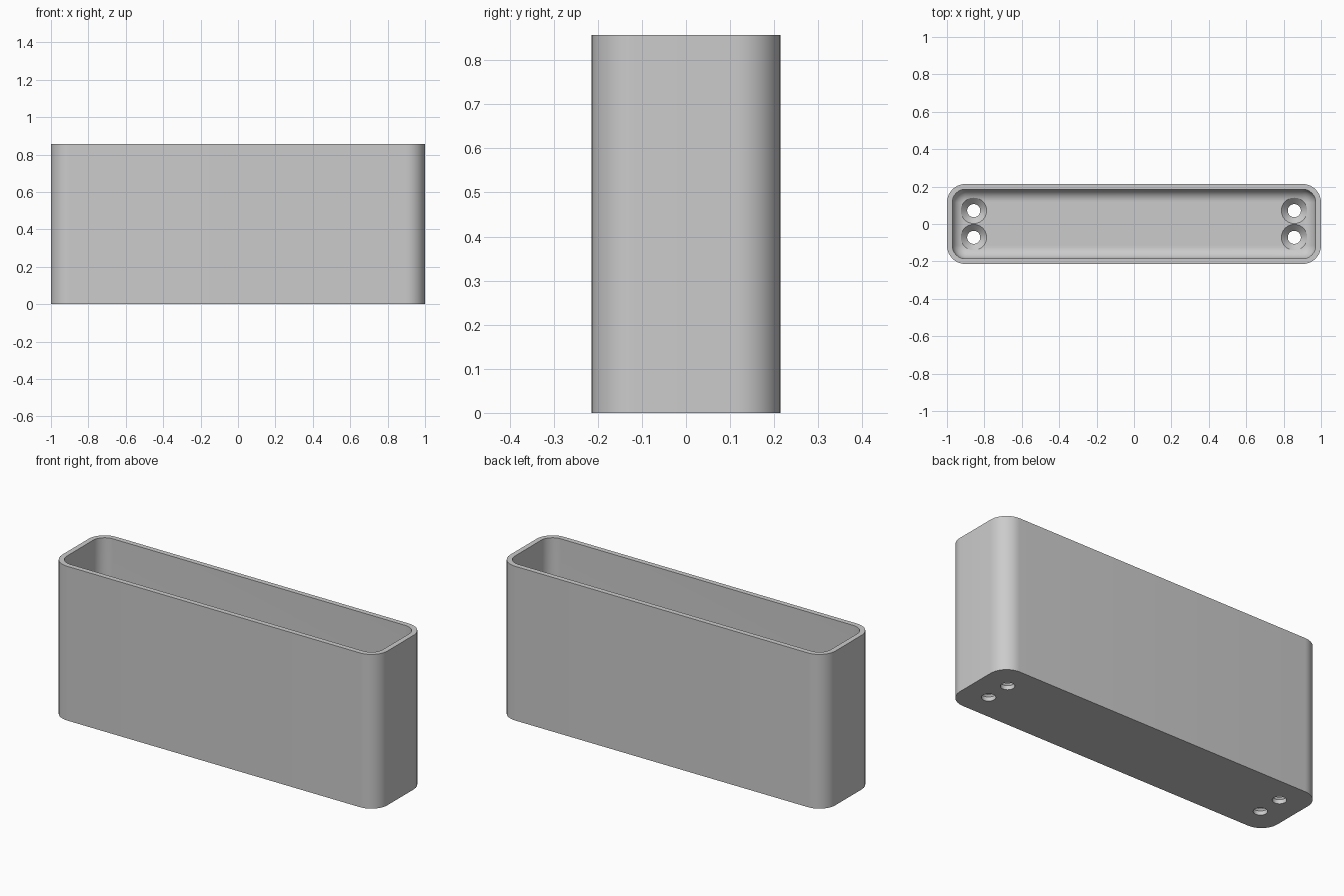
import bpy
import bmesh
from math import cos, sin, pi, radians

old = bpy.data.objects.get("Cube")
if old:
    bpy.data.objects.remove(old, do_unlink=True)

HALF_X, HALF_Y, HEIGHT = 1.0, 0.2143, 0.857
CORNER, WALL, FLOOR, FILLET = 0.1, 0.0286, 0.057, 0.066
HOLE_X, HOLE_Y, HOLE_R, SINK_R = 0.857, 0.0714, 0.035, 0.069
STEPS = 12

grey = bpy.data.materials.new("light_grey")
grey.use_nodes = True
grey.diffuse_color = (0.6, 0.6, 0.6, 1)
grey.node_tree.nodes["Principled BSDF"].inputs["Base Color"].default_value = (0.6, 0.6, 0.6, 1)


def rounded_ring(bm, inset, z):
    """Rounded rectangle, inset from the outer wall, at height z."""
    r = CORNER - inset
    verts = []
    for q, (sx, sy) in enumerate([(1, 1), (-1, 1), (-1, -1), (1, -1)]):
        for i in range(STEPS + 1):
            a = (q + i / STEPS) * pi / 2
            verts.append(bm.verts.new((sx * (HALF_X - CORNER) + r * cos(a),
                                       sy * (HALF_Y - CORNER) + r * sin(a), z)))
    return verts


def circle_ring(bm, x, y, r, z, n=48):
    return [bm.verts.new((x + r * cos(2 * pi * i / n), y + r * sin(2 * pi * i / n), z))
            for i in range(n)]


def loft(bm, rings):
    """Closed skin through a list of rings."""
    for a, b in zip(rings, rings[1:]):
        for i in range(len(a)):
            j = (i + 1) % len(a)
            bm.faces.new((a[i], a[j], b[j], b[i]))
    bm.faces.new(rings[0][::-1])
    bm.faces.new(rings[-1])


def make_object(name, bm):
    bmesh.ops.recalc_face_normals(bm, faces=bm.faces)
    mesh = bpy.data.meshes.new(name)
    bm.to_mesh(mesh)
    bm.free()
    mesh.materials.append(grey)
    obj = bpy.data.objects.new(name, mesh)
    bpy.context.collection.objects.link(obj)
    return obj


# Open tray: outer wall, rim, inner wall, filleted floor
bm = bmesh.new()
profile = [(0, 0), (0, HEIGHT), (WALL, HEIGHT)]
for i in range(STEPS + 1):
    a = i / STEPS * pi / 2
    profile.append((WALL + FILLET * (1 - cos(a)), FLOOR + FILLET * (1 - sin(a))))
loft(bm, [rounded_ring(bm, inset, z) for inset, z in profile])
box = make_object("open_box", bm)

# Countersunk screw holes
bm = bmesh.new()
sink_z = FLOOR - (SINK_R - HOLE_R)
for sx in (-1, 1):
    for sy in (-1, 1):
        loft(bm, [circle_ring(bm, sx * HOLE_X, sy * HOLE_Y, r, z) for r, z in
                  [(HOLE_R, -0.05), (HOLE_R, sink_z), (SINK_R, FLOOR), (SINK_R, FLOOR + 0.1)]])
cutter = make_object("screw_hole_cutter", bm)
cutter.hide_render = True

cut = box.modifiers.new("screw_holes", "BOOLEAN")
cut.operation = "DIFFERENCE"
cut.solver = "EXACT"
cut.object = cutter

bpy.ops.object.select_all(action="DESELECT")
box.select_set(True)
bpy.context.view_layer.objects.active = box
bpy.ops.object.modifier_apply(modifier=cut.name)
bpy.data.objects.remove(cutter, do_unlink=True)
bpy.ops.object.shade_smooth_by_angle(angle=radians(30))
